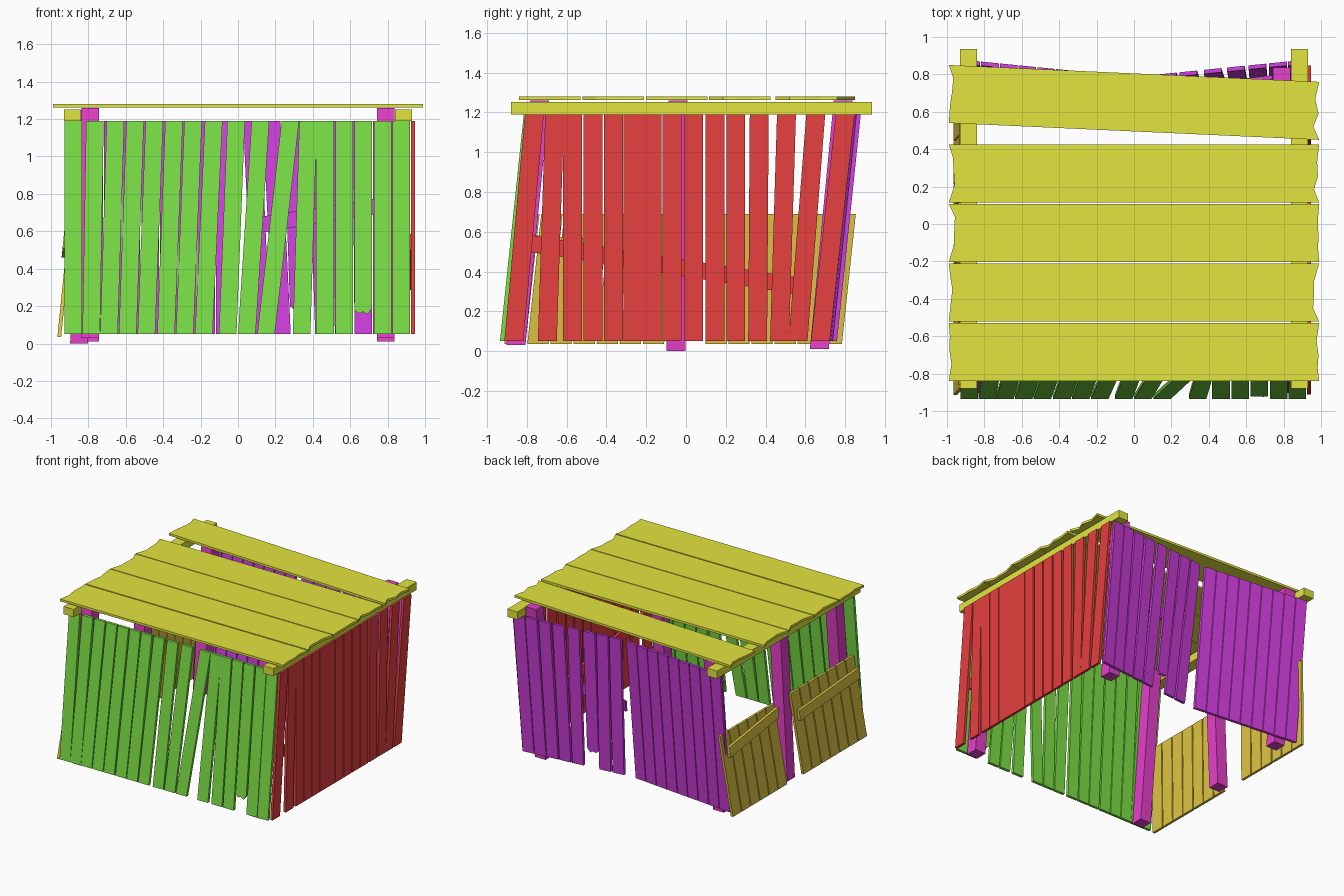
import bpy, bmesh, random
from mathutils import Vector

if "Cube" in bpy.data.objects:
    bpy.data.objects.remove(bpy.data.objects["Cube"])

random.seed(4)
COLORS = {"green": (0.2, 0.74, 0.06), "red": (0.8, 0.05, 0.05), "yellow": (0.77, 0.78, 0.05),
          "purple": (0.65, 0.05, 0.75), "magenta": (0.8, 0.05, 0.6), "orange": (0.77, 0.58, 0.06)}
MATS = {}
for key, rgb in COLORS.items():
    MATS[key] = bpy.data.materials.new(key + "_wood")
    MATS[key].diffuse_color = (*rgb, 1)


def build(name, color, prisms):
    """One object from a list of (outline points, thickness vector)."""
    bm = bmesh.new()
    for outline, offset in prisms:
        face = bm.faces.new([bm.verts.new(p) for p in outline])
        ext = bmesh.ops.extrude_face_region(bm, geom=[face])
        moved = [v for v in ext["geom"] if isinstance(v, bmesh.types.BMVert)]
        bmesh.ops.translate(bm, verts=moved, vec=Vector(offset))
    bmesh.ops.recalc_face_normals(bm, faces=bm.faces[:])
    me = bpy.data.meshes.new(name)
    bm.to_mesh(me)
    bm.free()
    me.materials.append(MATS[color])
    ob = bpy.data.objects.new(name, me)
    bpy.context.collection.objects.link(ob)


def wall(name, color, planks, width, z0, z1, place, offset, broken=None, cut=0.15):
    """Planks given as (bottom centre, top centre) along the wall."""
    prisms = []
    h = width / 2
    for i, (b, t) in enumerate(planks):
        pts = [(b + h, z0), (t + h, z1), (t - h, z1), (b - h, z0)]
        if i == broken:  # snapped lower end
            zb = z0 + cut
            pts = [(b + h, zb + 0.01), (t + h, z1), (t - h, z1), (b - h, zb),
                   (b - h * 0.5, zb - 0.02), (b, zb - 0.01), (b + h * 0.5, zb - 0.025)]
        prisms.append(([place(u, z) for u, z in pts], offset))
    build(name, color, prisms)


def post(name, bottom, top, size=0.095):
    h = size / 2
    c = [(-h, -h), (h, -h), (h, h), (-h, h)]
    b, t = Vector(bottom), Vector(top)
    build(name, "magenta", [([b + Vector((x, y, 0)) for x, y in c], t - b)])


def bar(name, color, u0, z0, u1, z1, place, offset, height=0.085):
    build(name, color, [([place(u0, z0), place(u1, z1), place(u1, z1 + height),
                          place(u0, z0 + height)], offset)])


# front wall, leaning back at the top
front = [(-.88, -.88), (-.75, -.765), (-.69, -.655), (-.59, -.55), (-.49, -.447), (-.385, -.342),
         (-.285, -.24), (-.183, -.13), (-.055, -.01), (.047, .12), (.15, .28), (.34, .375),
         (.465, .465), (.568, .568), (.67, .67), (.775, .775), (.873, .873)]
front[1] = (-.785, -.765)
wall("front_wall_planks", "green", front, 0.094, 0.05, 1.19,
     lambda u, z: (u, -0.935 + 0.105 * (z - 0.05), z), (0, 0.022, 0), 14, 0.13)

# right wall, upright
right = [(-.865, -.762), (-.697, -.66), (-.57, -.57), (-.467, -.467), (-.365, -.365), (-.267, -.267),
         (-.17, -.17), (-.07, -.07), (.038, .038), (.145, .145), (.25, .25), (.36, .368),
         (.47, .505), (.563, .652), (.675, .8)]
wall("right_wall_planks", "red", right, 0.095, 0.05, 1.19,
     lambda u, z: (0.925, u, z), (0.02, 0, 0))
bar("right_wall_brace", "red", -.79, .5, .56, .285, lambda u, z: (0.905, u, z), (0.02, 0, 0))

# back wall, bent inward at the middle
left_half = [(-.87 + .1 * i, -.87 + .1 * i) for i in range(9)]
right_half = [(.125, .075), (.235, .18), (.325, .29), (.46, .42), (.565, .545),
              (.67, .66), (.77, .77), (.87, .87)]
wall("back_wall_planks", "purple", left_half + right_half, 0.094, 0.05, 1.19,
     lambda u, z: (u, 0.645 + 0.1 * abs(u) + 0.105 * (z - 0.05), z), (0, 0.022, 0), 11)
bar("back_wall_brace", "purple", .04, .58, .74, .69,
    lambda u, z: (u, 0.625 + 0.1 * abs(u) + 0.105 * (z - 0.05), z), (0, 0.02, 0))

# left half-height wall, two panels with a gap at the middle post
def left_place(u, z):
    return (-0.965 + 0.1 * (z - 0.04), u, z)


for side, start in (("front", -.86), ("back", .15)):
    planks = [(start + .116 * i, start + .116 * i + .07) for i in range(6 if side == "back" else 7)]
    planks = [p for p in planks if p[0] < .74]
    wall("left_wall_planks_" + side, "orange", planks, 0.107, 0.035, 0.69, left_place, (0.02, 0, 0))
bar("left_wall_brace_front", "orange", -.86, .51, -.1, .46, left_place, (-0.02, 0, 0), 0.08)
bar("left_wall_brace_back", "orange", .15, .58, .78, .50, left_place, (-0.02, 0, 0), 0.08)

# posts
for side, s in (("left", -1), ("right", 1)):
    post("front_post_" + side, (s * .79, -.855, .03), (s * .79, -.735, 1.26))
    post("back_post_" + side, (s * .79, .67, .01), (s * .79, .79, 1.26))
    # beam under the roof
    build("roof_beam_" + side, "yellow",
          [([(s * .84, -.88, 1.19), (s * .93, -.88, 1.19), (s * .93, .935, 1.19),
             (s * .84, .935, 1.19)], (0, 0, .062))])
post("middle_post_left", (-.85, -.05, 0), (-.79, -.04, 1.26))

# roof boards with ragged ends; last one has slipped round
roof = []
for yl, yr in ((-.685, -.685), (-.365, -.365), (-.047, -.047), (.27, .27), (.695, .605)):
    pts = []
    for x, y, sgn in ((.99, yr, 1), (-.99, yl, -1)):
        for k, f in enumerate((-1, -.55, -.1, .4, 1)):
            inset = 0 if abs(f) == 1 else random.uniform(0.0, 0.035)
            pts.append((x - sgn * inset, y + sgn * f * .155, 1.262))
    roof.append((pts, (0, 0, .018)))
build("roof_boards", "yellow", roof)

for m in bpy.data.materials:
    if m.users and not m.is_grease_pencil:
        m.use_nodes = True
        m.node_tree.nodes["Principled BSDF"].inputs["Base Color"].default_value = m.diffuse_color
